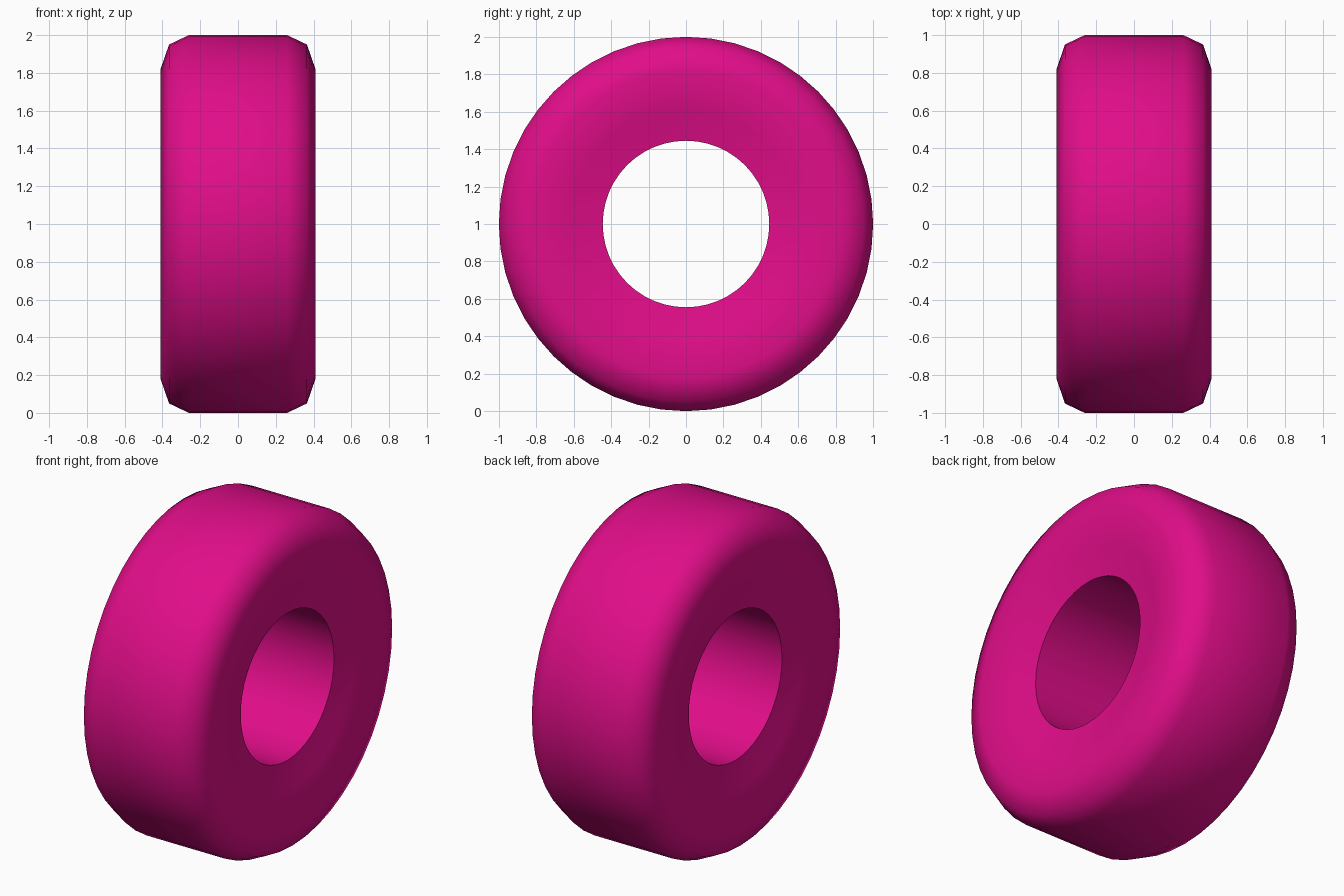
import bpy, bmesh
from math import sin, cos, pi, radians

if "Cube" in bpy.data.objects:
    bpy.data.objects.remove(bpy.data.objects["Cube"])

SEGMENTS = 48
# half profile: (distance from centre plane, radius), from bore to tread
half = [(0.33, 0.445), (0.36, 0.61), (0.41, 0.82), (0.365, 0.95), (0.26, 1.0)]
profile = half + [(-x, r) for x, r in reversed(half)]

# tyre: closed profile revolved around the x axis
bm = bmesh.new()
rings = []
for i in range(SEGMENTS):
    a = 2 * pi * i / SEGMENTS
    rings.append([bm.verts.new((x, r * cos(a), 1 + r * sin(a))) for x, r in profile])
n = len(profile)
for i in range(SEGMENTS):
    p, q = rings[i], rings[(i + 1) % SEGMENTS]
    for j in range(n):
        k = (j + 1) % n
        bm.faces.new((p[j], p[k], q[k], q[j]))
bmesh.ops.recalc_face_normals(bm, faces=bm.faces)

mesh = bpy.data.meshes.new("tyre")
bm.to_mesh(mesh)
bm.free()
tyre = bpy.data.objects.new("tyre", mesh)
bpy.context.collection.objects.link(tyre)

mat = bpy.data.materials.new("pink_rubber")
mat.diffuse_color = (0.75, 0.004, 0.25, 1)
mat.use_nodes = True
mat.node_tree.nodes["Principled BSDF"].inputs["Base Color"].default_value = mat.diffuse_color
mesh.materials.append(mat)

# smooth shading, sharp only at the bore edge
bpy.context.view_layer.objects.active = tyre
tyre.select_set(True)
bpy.ops.object.shade_smooth_by_angle(angle=radians(60))
